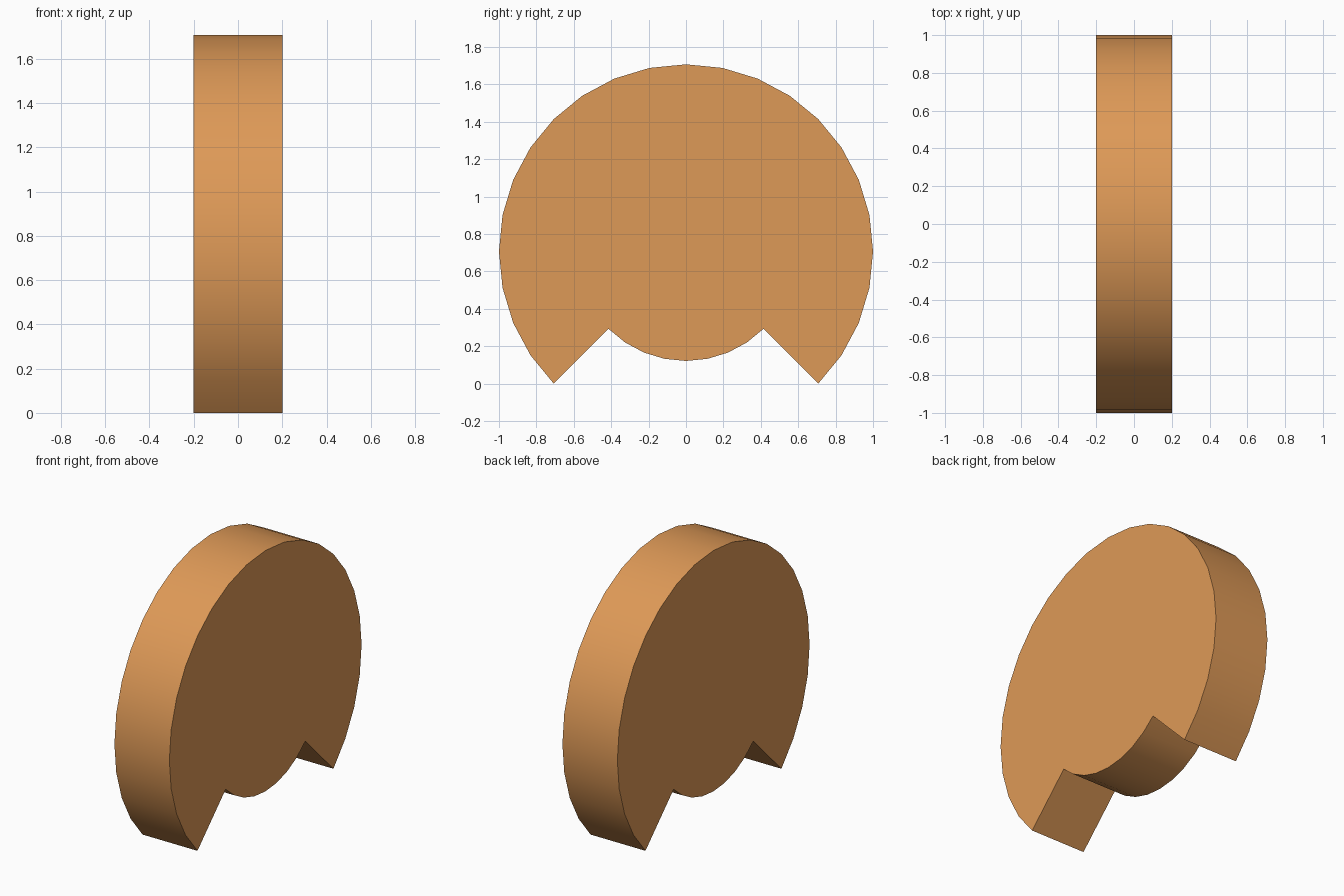
import bpy, bmesh, math

if "Cube" in bpy.data.objects:
    bpy.data.objects.remove(bpy.data.objects["Cube"])

R_OUT, R_IN = 1.0, 2 - math.sqrt(2)
HALF_W = 0.2
CENTRE_Z = math.sin(math.radians(45))

mat = bpy.data.materials.new("warm orange brown")
mat.diffuse_color = (0.73, 0.32, 0.095, 1)
mat.use_nodes = True
mat.node_tree.nodes["Principled BSDF"].inputs["Base Color"].default_value = mat.diffuse_color


def arc(radius, start, end, steps):
    """Points of an arc in the y-z plane, angles in degrees."""
    pts = []
    for i in range(steps + 1):
        a = math.radians(start + (end - start) * i / steps)
        pts.append((radius * math.cos(a), CENTRE_Z + radius * math.sin(a)))
    return pts


# Notched disc: large arc over the top, smaller arc along the bottom notch
profile = arc(R_OUT, -45, 225, 24) + arc(R_IN, 225, 315, 8)

bm = bmesh.new()
face = bm.faces.new([bm.verts.new((-HALF_W, y, z)) for y, z in profile])
ext = bmesh.ops.extrude_face_region(bm, geom=[face], use_keep_orig=True)
verts = [g for g in ext["geom"] if isinstance(g, bmesh.types.BMVert)]
bmesh.ops.translate(bm, verts=verts, vec=(2 * HALF_W, 0, 0))
bmesh.ops.recalc_face_normals(bm, faces=bm.faces)

mesh = bpy.data.meshes.new("notched_disc")
bm.to_mesh(mesh)
bm.free()
mesh.materials.append(mat)
disc = bpy.data.objects.new("notched_disc", mesh)
bpy.context.collection.objects.link(disc)

# Smooth rim, sharp corners
bpy.context.view_layer.objects.active = disc
disc.select_set(True)
bpy.ops.object.shade_smooth_by_angle(angle=math.radians(30))
